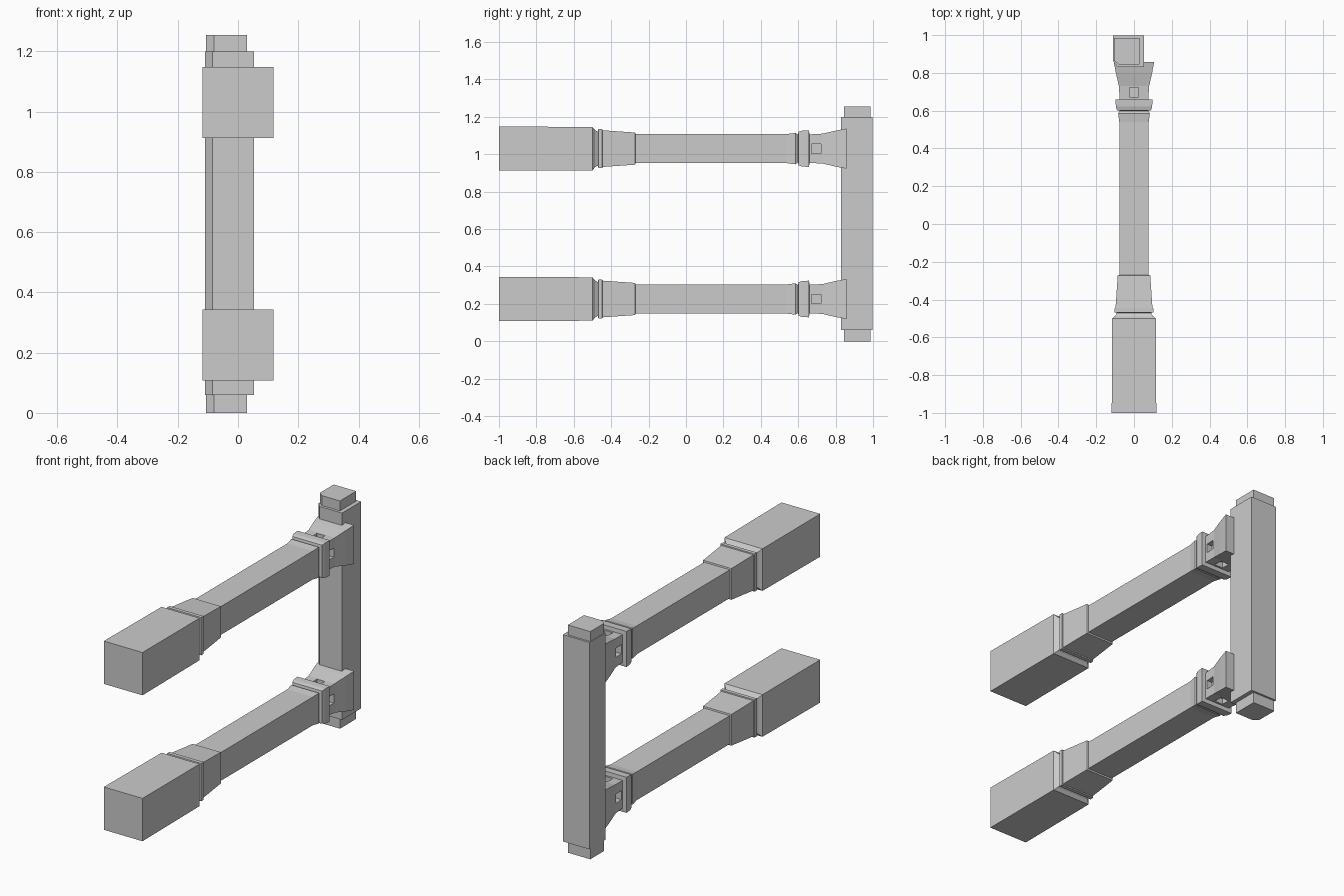
import bpy, bmesh
from mathutils import Matrix

if "Cube" in bpy.data.objects:
    bpy.data.objects.remove(bpy.data.objects["Cube"])


def make_object(name, bm):
    bmesh.ops.recalc_face_normals(bm, faces=bm.faces[:])
    mesh = bpy.data.meshes.new(name)
    bm.to_mesh(mesh)
    bm.free()
    ob = bpy.data.objects.new(name, mesh)
    bpy.context.collection.objects.link(ob)
    return ob


def loft(name, rings):
    """Skin a list of equal-length point rings and cap both ends."""
    bm = bmesh.new()
    loops = [[bm.verts.new(p) for p in ring] for ring in rings]
    n = len(loops[0])
    for a, b in zip(loops, loops[1:]):
        for i in range(n):
            j = (i + 1) % n
            bm.faces.new((a[i], a[j], b[j], b[i]))
    bm.faces.new(loops[0])
    bm.faces.new(loops[-1])
    return make_object(name, bm)


def prism(name, outline, z0, z1):
    return loft(name, [[(x, y, z) for x, y in outline] for z in (z0, z1)])


# Post with a chamfered front-left corner, and a smaller cap at each end
post = [(0.053, 0.83), (0.053, 0.997), (-0.11, 0.997), (-0.11, 0.86), (-0.085, 0.83)]
cap = [(0.03, 0.845), (0.03, 0.986), (-0.107, 0.986), (-0.107, 0.865), (-0.08, 0.845)]
prism("post", post, 0.06, 1.20)
prism("bottom_cap", cap, 0.0, 0.06)
prism("top_cap", cap, 1.20, 1.255)

# Beam profile: (y, half width)
profile = [
    (-1.0, 0.118), (-0.50, 0.116), (-0.487, 0.100), (-0.475, 0.092),
    (-0.470, 0.092), (-0.469, 0.104), (-0.448, 0.104), (-0.447, 0.098),
    (-0.272, 0.086), (-0.270, 0.078), (0.54, 0.078), (0.585, 0.084),
    (0.599, 0.074), (0.602, 0.090), (0.622, 0.096), (0.658, 0.098),
    (0.660, 0.076), (0.73, 0.080), (0.80, 0.096), (0.858, 0.107),
]

for label, zc in (("lower", 0.226), ("upper", 1.030)):
    rings = [[(-h, y, zc - h), (h, y, zc - h), (h, y, zc + h), (-h, y, zc + h)]
             for y, h in profile]
    beam = loft(label + "_beam", rings)

    # Small square sockets on the four sides of the neck
    bm = bmesh.new()
    for x, z in ((1, 0), (-1, 0), (0, 1), (0, -1)):
        bmesh.ops.create_cube(bm, size=0.05, matrix=Matrix.Translation(
            (x * 0.07, 0.697, zc + z * 0.07)))
    cutter = make_object(label + "_socket_cutter", bm)
    cutter.hide_render = True
    cutter.hide_set(True)
    mod = beam.modifiers.new("sockets", "BOOLEAN")
    mod.operation = "DIFFERENCE"
    mod.solver = "EXACT"
    mod.object = cutter
